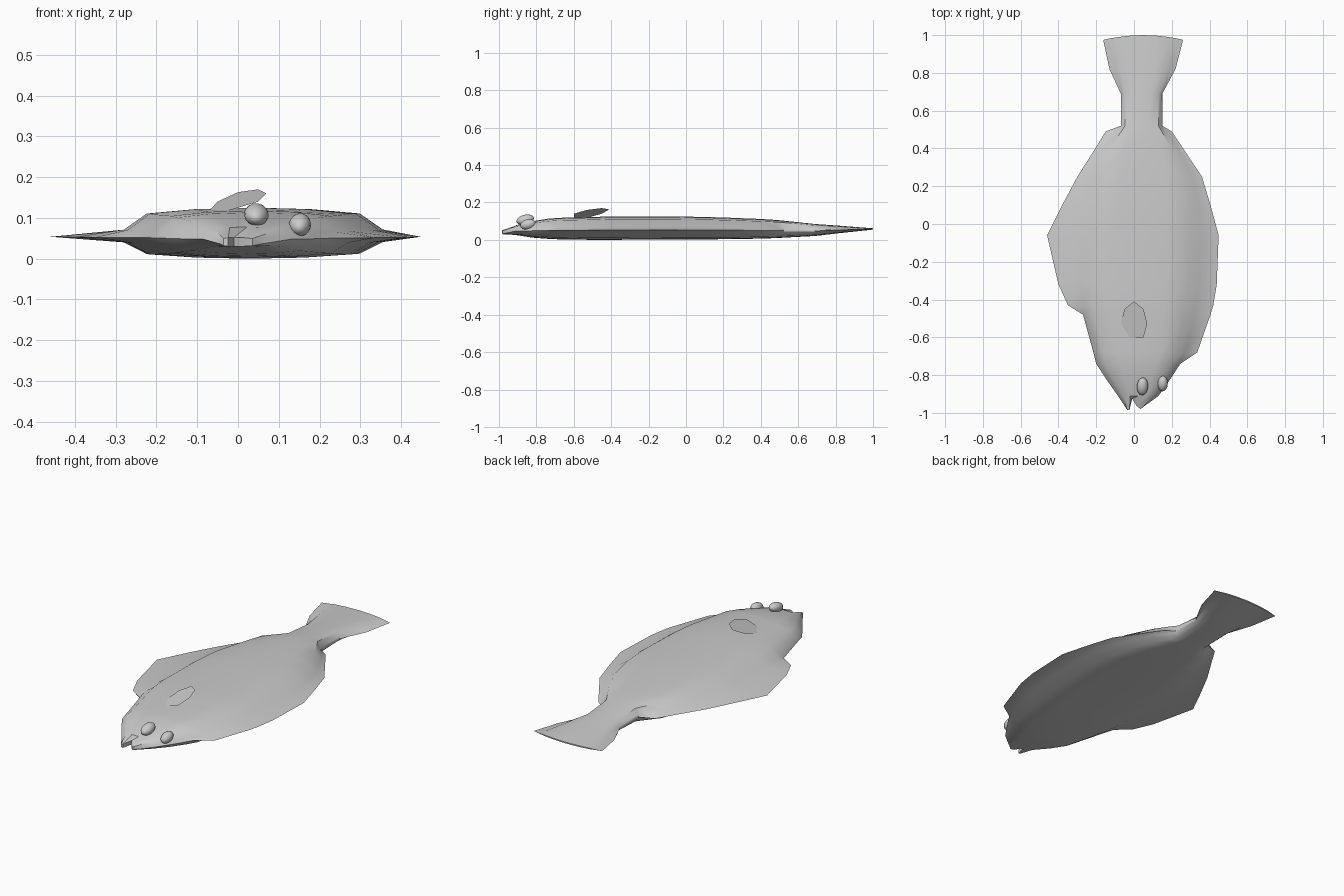
import bpy, bmesh, math

skin = bpy.data.materials.new("pale_grey_skin")
skin.diffuse_color = (0.6, 0.6, 0.6, 1)


def finish(name, bm, angle=40):
    mesh = bpy.data.meshes.new(name)
    bm.to_mesh(mesh)
    bm.free()
    mesh.materials.append(skin)
    obj = bpy.data.objects.new(name, mesh)
    bpy.context.collection.objects.link(obj)
    bpy.ops.object.select_all(action='DESELECT')
    bpy.context.view_layer.objects.active = obj
    obj.select_set(True)
    bpy.ops.object.shade_smooth_by_angle(angle=math.radians(angle))
    return obj


# Stations: y, left fin edge, left fin root, right fin root, right fin edge, top, bottom
STATIONS = [
    (-0.91, -0.085, -0.075, 0.12, 0.13, 0.078, 0.026),
    (-0.82, -0.148, -0.138, 0.18, 0.193, 0.100, 0.012),
    (-0.74, -0.20, -0.19, 0.235, 0.245, 0.113, 0.006),
    (-0.68, -0.215, -0.205, 0.27, 0.335, 0.118, 0.003),
    (-0.48, -0.27, -0.26, 0.32, 0.405, 0.123, 0.000),
    (-0.43, -0.35, -0.27, 0.33, 0.42, 0.125, 0.000),
    (-0.32, -0.40, -0.28, 0.345, 0.438, 0.125, 0.001),
    (-0.06, -0.46, -0.275, 0.355, 0.448, 0.125, 0.002),
    (0.10, -0.38, -0.26, 0.345, 0.405, 0.123, 0.003),
    (0.25, -0.30, -0.22, 0.31, 0.36, 0.118, 0.004),
    (0.40, -0.205, -0.17, 0.235, 0.26, 0.112, 0.007),
    (0.49, -0.15, -0.09, 0.17, 0.20, 0.106, 0.010),
    (0.52, -0.07, -0.068, 0.148, 0.15, 0.103, 0.012),
    (0.69, -0.07, -0.068, 0.148, 0.15, 0.085, 0.021),
    (0.82, -0.13, -0.10, 0.19, 0.22, 0.076, 0.036),
    (0.975, -0.163, -0.13, 0.22, 0.26, 0.062, 0.055),
]
# Share of the full thickness at each column across the body
THICK = [0, 0.25, 0.8, 0.95, 1, 0.95, 0.8, 0.25, 0]


def columns(lf, lr, rr, rf):
    w = rr - lr
    return [lf, lr] + [lr + w * t for t in (0.09, 0.28, 0.5, 0.72, 0.91)] + [rr, rf]


def ring(bm, xs, ys, top, bot):
    mid = bot + 0.42 * (top - bot)
    up = [bm.verts.new((x, y, mid + (top - mid) * t)) for x, y, t in zip(xs, ys, THICK)]
    down = [bm.verts.new((x, y, mid + (bot - mid) * t))
            for x, y, t in list(zip(xs, ys, THICK))[-2:0:-1]]
    return up + down


# Body, edge fins and tail as one loft, with the split mouth at the front
bm = bmesh.new()
rings = [ring(bm, [-0.055, -0.045, -0.035, -0.024, -0.01, 0.015, 0.035, 0.06, 0.075],
              [-0.955, -0.97, -0.985, -0.985, -0.925, -0.965, -0.98, -0.96, -0.95],
              0.052, 0.03)]
for y, lf, lr, rr, rf, top, bot in STATIONS:
    xs = columns(lf, lr, rr, rf)
    if y > 0.9:   # rounded trailing edge of the tail
        ys = [y + 0.025 * (1 - ((x - 0.05) / 0.21) ** 2) for x in xs]
    else:
        ys = [y] * len(xs)
    rings.append(ring(bm, xs, ys, top, bot))
n = len(rings[0])
for a, b in zip(rings, rings[1:]):
    for i in range(n):
        j = (i + 1) % n
        bm.faces.new((a[i], a[j], b[j], b[i]))
# Close both ends with strips between upper and lower columns
for r in (rings[0], rings[-1]):
    for i in range(8):
        quad = [r[i], r[i + 1], r[(n - i - 1) % n], r[(n - i) % n]]
        bm.faces.new(list(dict.fromkeys(quad)))
bmesh.ops.recalc_face_normals(bm, faces=bm.faces)
finish("body", bm)

# Small side fin standing up from the back
bm = bmesh.new()
outline = [(-0.055, -0.6), (0.05, -0.6), (0.07, -0.53), (0.05, -0.45),
           (0, -0.41), (-0.05, -0.45), (-0.07, -0.53)]
bm.faces.new([bm.verts.new((x, y, 0.125 + 0.2 * (y + 0.6) + 0.3 * x)) for x, y in outline])
finish("side_fin", bm)

# Two eyes, both on the upper side
for name, loc, size in (("left_eye", (0.045, -0.86, 0.108), (0.03, 0.048, 0.026)),
                        ("right_eye", (0.152, -0.845, 0.083), (0.027, 0.042, 0.027))):
    bm = bmesh.new()
    bmesh.ops.create_uvsphere(bm, u_segments=16, v_segments=10, radius=1)
    eye = finish(name, bm, 60)
    eye.location = loc
    eye.scale = size
    eye.rotation_euler = (math.radians(14), math.radians(12), 0)
